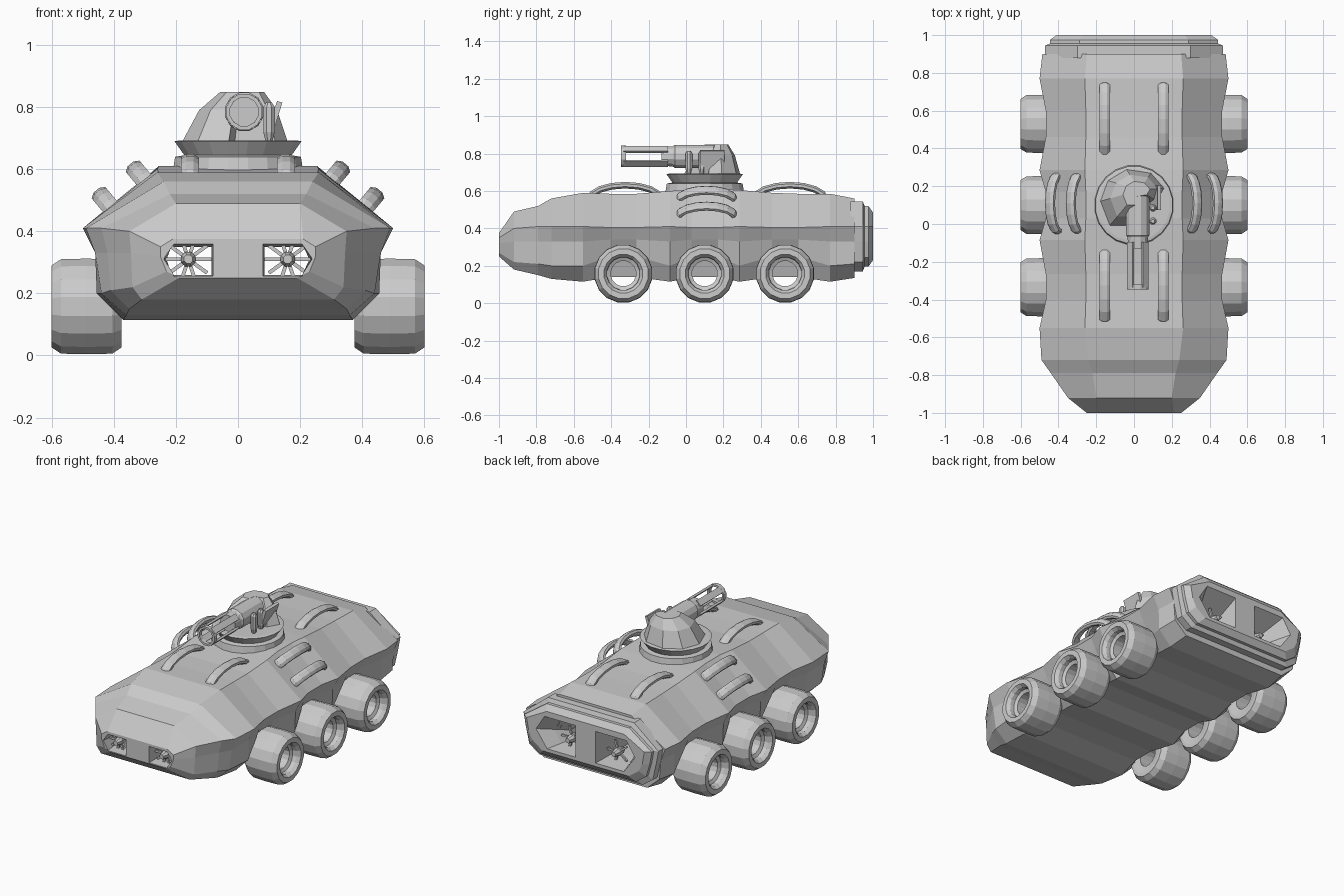
import bpy, bmesh
from math import sin, cos, pi
from mathutils import Vector, Matrix

if "Cube" in bpy.data.objects:
    bpy.data.objects.remove(bpy.data.objects["Cube"])

WHEELS = (-0.335, 0.1, 0.53)


def make(name, bm):
    bmesh.ops.recalc_face_normals(bm, faces=bm.faces)
    me = bpy.data.meshes.new(name)
    bm.to_mesh(me)
    bm.free()
    ob = bpy.data.objects.new(name, me)
    bpy.context.collection.objects.link(ob)
    return ob


def loft(rings, bm=None, loop=False):
    """Skin closed rings; cap the ends, or join last to first."""
    bm = bm or bmesh.new()
    vs = [[bm.verts.new(p) for p in r] for r in rings]
    n = len(vs[0])
    for a, b in list(zip(vs, vs[1:])) + ([(vs[-1], vs[0])] if loop else []):
        for i in range(n):
            bm.faces.new((a[i], a[(i + 1) % n], b[(i + 1) % n], b[i]))
    if not loop:
        bm.faces.new(vs[0])
        bm.faces.new(vs[-1])
    return bm


def section(y, half):
    """Full cross-section at y from the right half outline, bottom to top."""
    return [(x, y, z) for x, z in half] + [(-x, y, z) for x, z in reversed(half)]


def lathe(profile, n, frame, bm=None, loop=False):
    """Revolve (radius, height) points around the z axis of a frame."""
    rings = [[frame @ Vector((r * cos(2 * pi * (i + .5) / n), r * sin(2 * pi * (i + .5) / n), h))
              for i in range(n)] for r, h in profile]
    return loft(rings, bm, loop)


def along(axis, at):
    return Matrix.Translation(at) @ Vector(axis).to_track_quat('Z', 'Y').to_matrix().to_4x4()


def box(bm, at, size, rot=Matrix()):
    m = Matrix.Translation(at) @ rot @ Matrix.Diagonal((*size, 1))
    bmesh.ops.create_cube(bm, size=1, matrix=m)


# Hull: lofted sections, narrowed beside each wheel
rings = [
    section(-1.0, [(.19, .25), (.23, .27), (.25, .32), (.25, .35), (.21, .375)]),
    section(-.92, [(.31, .18), (.34, .22), (.345, .33), (.35, .40), (.20, .49)]),
    section(-.79, [(.35, .15), (.41, .21), (.42, .33), (.44, .41), (.22, .52)]),
    section(-.72, [(.36, .13), (.44, .20), (.46, .33), (.49, .41), (.24, .56)]),
]
for y, zt, wide in [(-.55, .59, 1), (-.405, .585, 0), (-.265, .585, 0), (-.085, .6, 1),
                    (.03, .61, 0), (.17, .61, 0), (.285, .605, 1), (.46, .59, 0),
                    (.6, .585, 0), (.77, .585, 1)]:
    rings.append(section(y, [(.37, .115), (.455, .20), (.46, .33), (.50, .41), (.26, zt)] if wide
                         else [(.35, .14), (.385, .25), (.435, .34), (.467, .405), (.255, zt)]))
rings.append(section(.9, [(.36, .135), (.445, .21), (.455, .33), (.485, .41), (.25, .56)]))
hull = make("hull", loft(rings))

# Stepped frame around the tail
tail = make("rear_frame", loft([section(y, [(.36 - d, .17 + d), (.43 - d, .22 + d), (.455 - d, .33),
                                            (.47 - d, .41), (.30 - d / 2, .545 - d)])
                                for y, d in ((.88, 0), (.945, 0), (.955, .025), (.975, .025), (1, .06))]))

# Duct cutter: flared front and rear mouths joined by a tunnel
bm = bmesh.new()
small = [(.085, .26), (.215, .26), (.23, .31), (.215, .35), (.085, .35)]
front = [(.08, .255), (.205, .255), (.24, .31), (.205, .36), (.08, .36)]
rear = [(.07, .25), (.27, .25), (.35, .36), (.29, .455), (.07, .455)]
for s in (-1, 1):
    loft([[(s * x, y, z) for x, z in r] for y, r in
          ((-1.02, front), (-.9, small), (.82, small), (1.01, rear))], bm)
cutter = make("duct_cutter", bm)
cutter.hide_render = True
cutter.hide_viewport = True
for ob in (hull, tail):
    mod = ob.modifiers.new("ducts", 'BOOLEAN')
    mod.operation, mod.solver, mod.object = 'DIFFERENCE', 'EXACT', cutter

# Fans in the duct mouths
for label, y, d, blades, rad in (("front", -.94, -1, 10, .075), ("rear", .9, 1, 5, .075)):
    for s in (-1, 1):
        c = Vector((s * .16, y, .31))
        bm = lathe([(.012, -.05), (.025, -.02), (.025, .02), (.015, .05)], 8, along((0, d, 0), c))
        for k in range(blades):
            rot = Matrix.Rotation(2 * pi * k / blades, 4, 'Y')
            box(bm, c + rot @ Vector((rad / 2, 0, 0)), (rad, .012, .012), rot)
        make(label + "_fan", bm)

# Wheels: revolved ring with an open centre
tyre = [(.068, .385), (.115, .375), (.135, .375), (.155, .405), (.157, .49), (.155, .57),
        (.135, .6), (.105, .6), (.09, .58), (.088, .555), (.068, .545)]
for y in WHEELS:
    for s in (-1, 1):
        make("wheel", lathe(tyre, 16, along((s, 0, 0), (0, y, .158)), loop=True))


def handle(at, normal, half, rise):
    """Arched grab rail lying along y."""
    c, n, yv = Vector(at), Vector(normal).normalized(), Vector((0, 1, 0))
    side = n.cross(yv)
    path = []
    for k in range(9):
        a = pi * k / 8
        out = (n * sin(a) * half + yv * cos(a) * rise).normalized()
        p = c + yv * half * cos(a) + n * rise * sin(a)
        path.append([p + side * .031 * cos(b) + out * .019 * sin(b)
                     for b in [pi / 4 * (i + .5) for i in range(8)]])
    make("grab_rail", loft(path))


for s in (-1, 1):
    for y in (-.325, .555):
        handle((s * .155, y, .555), (0, 0, 1), .19, .076)
    for x, z in ((.29, .55), (.40, .465)):
        handle((s * x, .11, z), (s * .64, 0, .77), .15, .07)

# Turret ring with flared collar
make("turret_ring", lathe([(.215, .58), (.205, .64), (.175, .645), (.207, .69), (.19, .693)], 20,
                          Matrix.Translation((0, .1, 0))))

# Turret head: faceted dome with a notch for the gun
plan = [(-.18, .12), (-.13, -.01), (-.03, -.01), (-.01, .1), (.12, .12), (.16, .19),
        (.09, .27), (-.04, .29), (-.14, .23)]
make("turret_head", loft([[(.03 + (x - .03) * k, .18 + (y - .18) * k, z) for x, y in plan]
                          for z, k in ((.688, 1), (.79, .74), (.848, .42))]))

# Leaning side shield and small launch tubes
bm = bmesh.new()
box(bm, (.115, .14, .755), (.018, .13, .13), Matrix.Rotation(.3, 4, 'Y'))
make("side_shield", bm)
for y in (.015, .085):
    make("side_tube", lathe([(.012, .69), (.02, .72), (.02, .8), (.01, .815)], 8,
                            Matrix.Translation((.1, y, 0))))

# Gun: solid breech, open slotted barrel, muzzle ring
gun = along((0, -1, 0), (.02, 0, .785))
make("gun_breech", lathe([(.064, -.17), (.064, .06), (.056, .07), (.052, .13)], 12, gun))
bm = lathe([(.047, .32), (.06, .32), (.06, .347), (.047, .347)], 12, gun, loop=True)
for k in range(4):
    rot = Matrix.Rotation(pi / 4 + k * pi / 2, 4, 'Y')
    box(bm, Vector((.02, -.215, .785)) + rot @ Vector((.053, 0, 0)), (.013, .24, .04), rot)
make("gun_barrel", bm)
